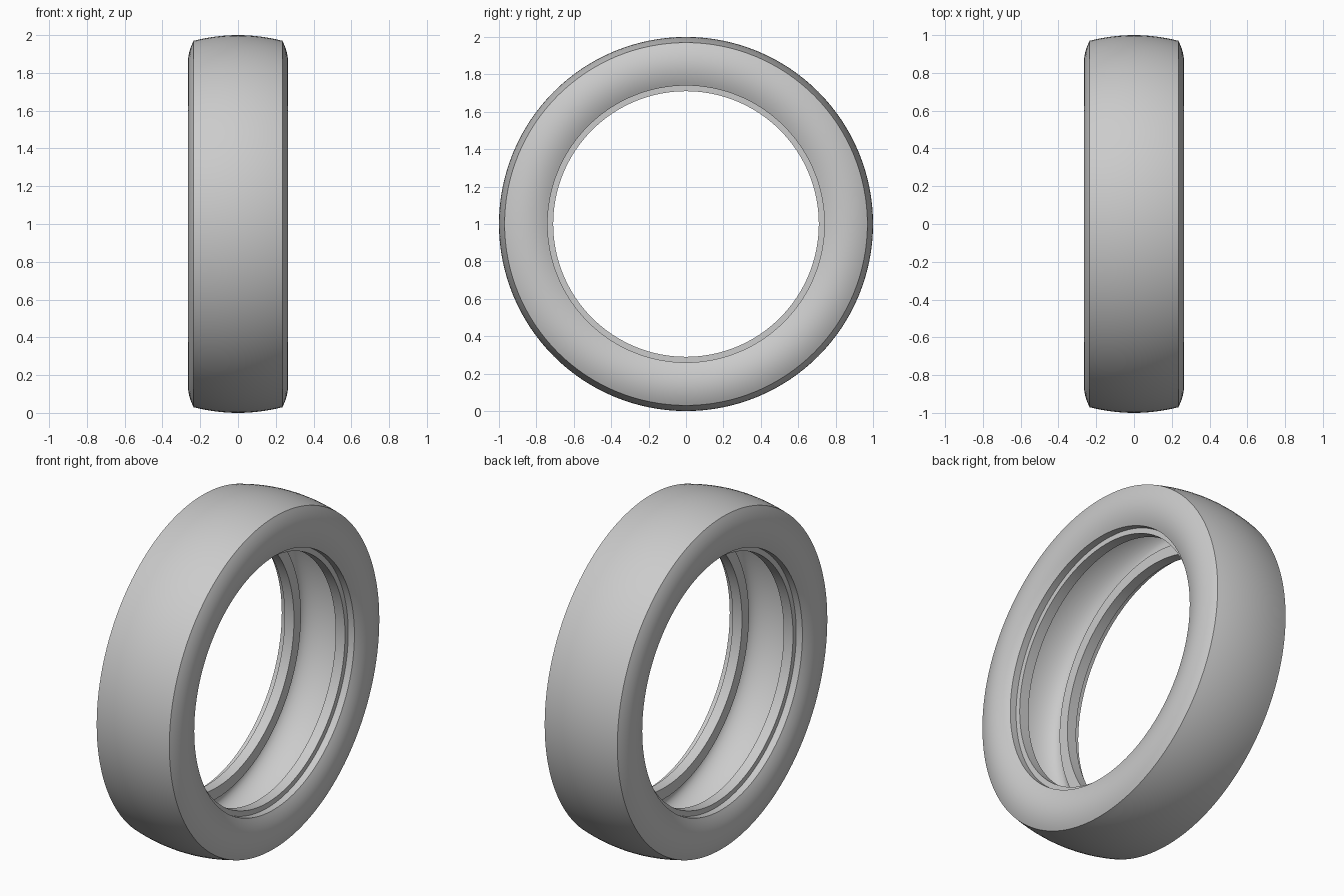
import bpy, bmesh, math

if "Cube" in bpy.data.objects:
    bpy.data.objects.remove(bpy.data.objects["Cube"], do_unlink=True)

SEGMENTS = 128


def half_profile():
    """(x, radius) points from tread centre round to cavity centre."""
    pts = []
    # crowned tread
    for i in range(9):
        x = 0.235 * i / 8
        pts.append((x, 1 - 0.03 * (x / 0.235) ** 2))
    # bulging sidewall
    for i in range(1, 17):
        r = 0.97 - 0.23 * i / 16
        pts.append((0.265 - 0.03 * ((r - 0.855) / 0.115) ** 2, r))
    # stepped bead
    pts += [(0.195, 0.74), (0.195, 0.71), (0.135, 0.71)]
    # rounded cavity
    start = math.asin(-0.75)
    for i in range(17):
        a = start + (math.pi / 2 - start) * i / 16
        pts.append((0.205 * math.cos(a), 0.85 + 0.1 * math.sin(a)))
    return pts


# closed cross-section, mirrored across the wheel plane
half = half_profile()
profile = half + [(-x, r) for x, r in reversed(half[1:-1])]

# revolve the section around the x axis
bm = bmesh.new()
rings = []
for s in range(SEGMENTS):
    a = 2 * math.pi * s / SEGMENTS
    rings.append([bm.verts.new((x, r * math.sin(a), 1 + r * math.cos(a))) for x, r in profile])
n = len(profile)
for s in range(SEGMENTS):
    a, b = rings[s], rings[(s + 1) % SEGMENTS]
    for i in range(n):
        j = (i + 1) % n
        bm.faces.new((a[i], a[j], b[j], b[i]))
bmesh.ops.recalc_face_normals(bm, faces=bm.faces)
mesh = bpy.data.meshes.new("tire")
bm.to_mesh(mesh)
bm.free()
tire = bpy.data.objects.new("tire", mesh)
bpy.context.collection.objects.link(tire)

# plain grey rubber
grey = bpy.data.materials.new("grey_rubber")
grey.use_nodes = True
color = (0.6, 0.6, 0.6, 1)
grey.diffuse_color = color
grey.node_tree.nodes["Principled BSDF"].inputs["Base Color"].default_value = color
mesh.materials.append(grey)

bpy.context.view_layer.objects.active = tire
tire.select_set(True)
bpy.ops.object.shade_smooth_by_angle(angle=math.radians(30))
